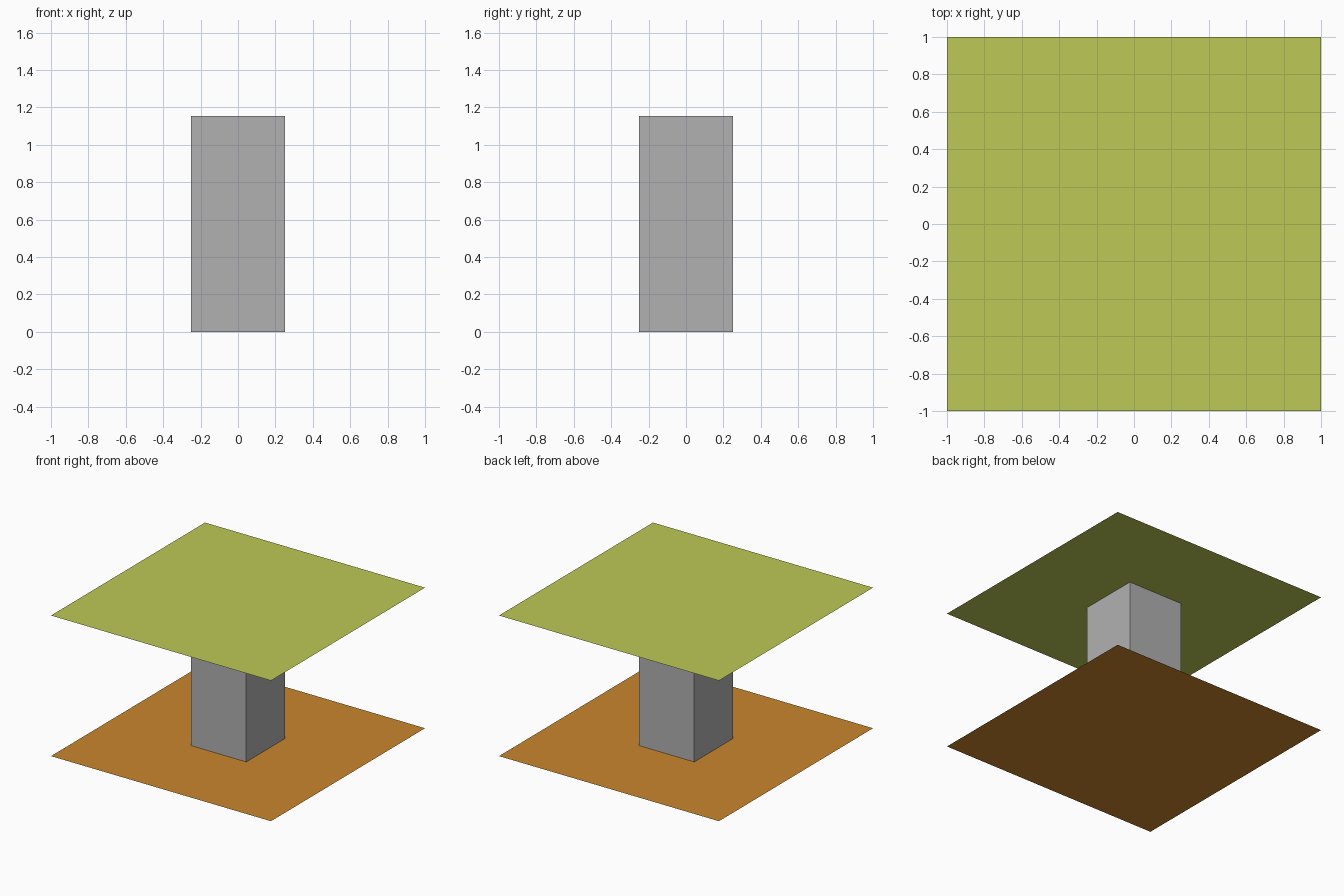
import bpy
import bmesh

if "Cube" in bpy.data.objects:
    bpy.data.objects.remove(bpy.data.objects["Cube"])

HEIGHT = 1.155


def material(name, rgb):
    """Flat colour given as 0-255 sRGB, stored as linear."""
    lin = [(c / 255 / 12.92) if c < 11 else ((c / 255 + 0.055) / 1.055) ** 2.4 for c in rgb]
    mat = bpy.data.materials.new(name)
    mat.diffuse_color = (*lin, 1)
    mat.use_nodes = True
    mat.node_tree.nodes["Principled BSDF"].inputs["Base Color"].default_value = mat.diffuse_color
    return mat


def add_object(name, bm, mat):
    mesh = bpy.data.meshes.new(name)
    bm.to_mesh(mesh)
    bm.free()
    mesh.materials.append(mat)
    obj = bpy.data.objects.new(name, mesh)
    bpy.context.collection.objects.link(obj)
    return obj


def sheet(name, z, mat):
    """Flat square sheet, 2 units wide."""
    bm = bmesh.new()
    bmesh.ops.create_grid(bm, x_segments=1, y_segments=1, size=1)
    bmesh.ops.translate(bm, verts=bm.verts, vec=(0, 0, z))
    return add_object(name, bm, mat)


# Ground and roof sheets
sheet("ground_sheet", 0, material("earth orange", (202, 134, 45)))
sheet("roof_sheet", HEIGHT, material("leaf green", (190, 200, 86)))

# Square column between the sheets, open where the sheets close it
bm = bmesh.new()
bmesh.ops.create_cube(bm, size=1)
caps = [f for f in bm.faces if abs(f.normal.z) > 0.5]
bmesh.ops.delete(bm, geom=caps, context='FACES_ONLY')
bmesh.ops.scale(bm, verts=bm.verts, vec=(0.5, 0.5, HEIGHT))
bmesh.ops.translate(bm, verts=bm.verts, vec=(0, 0, HEIGHT / 2))
add_object("column", bm, material("stone grey", (177, 177, 177)))
